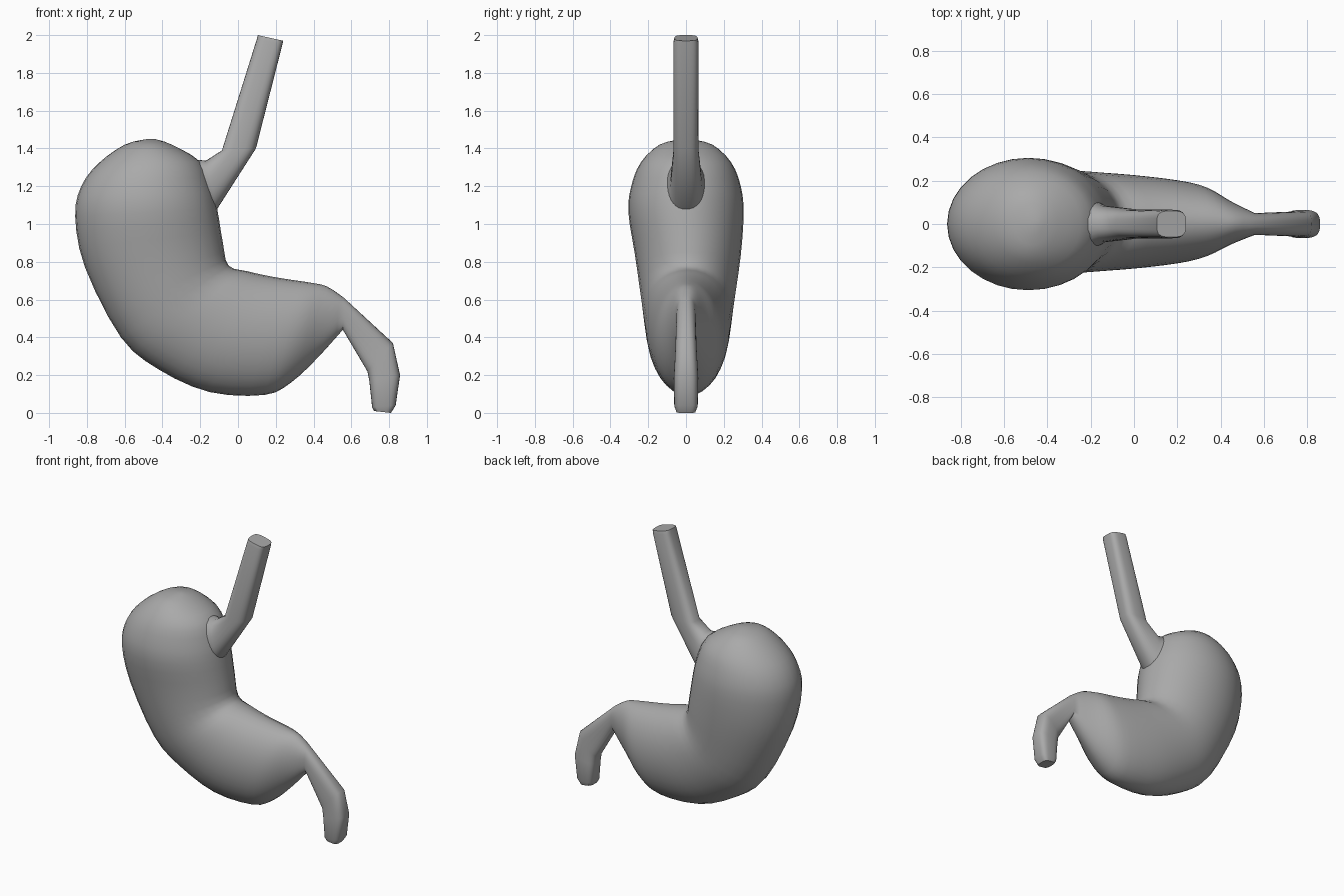
import bpy, bmesh, math
from mathutils import Vector

cube = bpy.data.objects.get("Cube")
if cube:
    bpy.data.objects.remove(cube, do_unlink=True)

grey = bpy.data.materials.new("plain grey")
grey.use_nodes = True
COLOUR = (0.4, 0.4, 0.4, 1)
grey.diffuse_color = COLOUR
grey.node_tree.nodes["Principled BSDF"].inputs["Base Color"].default_value = COLOUR

SIDES = 32


def smooth_path(rings, steps):
    """Catmull-Rom interpolation of ring parameters."""
    out = []
    for i in range(len(rings) - 1):
        p0, p1 = rings[max(i - 1, 0)], rings[i]
        p2, p3 = rings[i + 1], rings[min(i + 2, len(rings) - 1)]
        for s in range(steps):
            t = s / steps
            out.append(tuple(
                0.5 * (2 * b + (c - a) * t + (2 * a - 5 * b + 4 * c - d) * t * t
                       + (3 * b - a - 3 * c + d) * t ** 3)
                for a, b, c, d in zip(p0, p1, p2, p3)))
    return out + [rings[-1]]


def loft(name, rings, angle):
    """Skin rings given as outer x, z, inner x, z, half depth, y offset, squareness."""
    bm = bmesh.new()
    loops = []
    for ox, oz, ix, iz, depth, y, power in rings:
        mid = Vector(((ox + ix) / 2, y, (oz + iz) / 2))
        half = Vector(((ix - ox) / 2, 0, (iz - oz) / 2))
        loop = []
        for k in range(SIDES):
            a = math.tau * k / SIDES
            c, s = math.cos(a), math.sin(a)
            u = math.copysign(abs(c) ** (2 / power), c)
            v = math.copysign(abs(s) ** (2 / power), s)
            loop.append(bm.verts.new(mid + half * u + Vector((0, depth * v, 0))))
        loops.append(loop)
    for low, high in zip(loops, loops[1:]):
        for k in range(SIDES):
            n = (k + 1) % SIDES
            bm.faces.new((low[k], low[n], high[n], high[k]))
    bm.faces.new(loops[0])
    bm.faces.new(loops[-1][::-1])
    bmesh.ops.recalc_face_normals(bm, faces=bm.faces)
    mesh = bpy.data.meshes.new(name)
    bm.to_mesh(mesh)
    bm.free()
    mesh.materials.append(grey)
    obj = bpy.data.objects.new(name, mesh)
    bpy.context.collection.objects.link(obj)
    bpy.ops.object.select_all(action='DESELECT')
    obj.select_set(True)
    bpy.context.view_layer.objects.active = obj
    bpy.ops.object.shade_smooth_by_angle(angle=math.radians(angle))
    return obj


# Curved sac, from the domed top round to the narrow outlet
sac = [
    (-0.48, 1.45, -0.44, 1.45, 0.02, 0, 2),
    (-0.60, 1.42, -0.35, 1.42, 0.14, 0, 2),
    (-0.74, 1.32, -0.20, 1.33, 0.24, 0, 2),
    (-0.83, 1.20, -0.14, 1.20, 0.29, 0, 2),
    (-0.862, 1.04, -0.11, 1.08, 0.305, 0, 2),
    (-0.81, 0.77, -0.08, 0.90, 0.28, 0.01, 2),
    (-0.62, 0.40, -0.05, 0.78, 0.245, 0.01, 2),
    (-0.42, 0.23, 0.05, 0.75, 0.23, 0.01, 2),
    (-0.15, 0.11, 0.16, 0.725, 0.215, 0.01, 2),
    (0.14, 0.095, 0.28, 0.705, 0.19, 0.01, 2),
    (0.28, 0.16, 0.38, 0.69, 0.16, 0.01, 2),
    (0.42, 0.29, 0.47, 0.67, 0.10, 0.005, 2),
    (0.555, 0.44, 0.56, 0.61, 0.05, 0, 2.4),
]
# Bent outlet tube with a blunt end
outlet = [
    (0.685, 0.22, 0.82, 0.37, 0.058, 0, 3),
    (0.695, 0.17, 0.858, 0.20, 0.065, 0, 3),
    (0.71, 0.03, 0.835, 0.04, 0.062, 0, 3.5),
    (0.72, 0.01, 0.81, 0.0, 0.05, 0, 3.5),
]
loft("sac_and_outlet_tube", smooth_path(sac, 3) + outlet, 60)

# Straight inlet tube, flaring where it joins the sac
inlet = [
    (0.105, 2.0, 0.24, 1.97, 0.06, 0, 3.5),
    (0.10, 1.98, 0.235, 1.95, 0.066, 0, 3.5),
    (-0.085, 1.39, 0.095, 1.40, 0.066, 0, 3),
    (-0.17, 1.335, -0.11, 1.08, 0.085, 0, 2.4),
    (-0.30, 1.35, -0.20, 1.03, 0.15, 0, 2),
]
loft("inlet_tube", inlet, 50)
